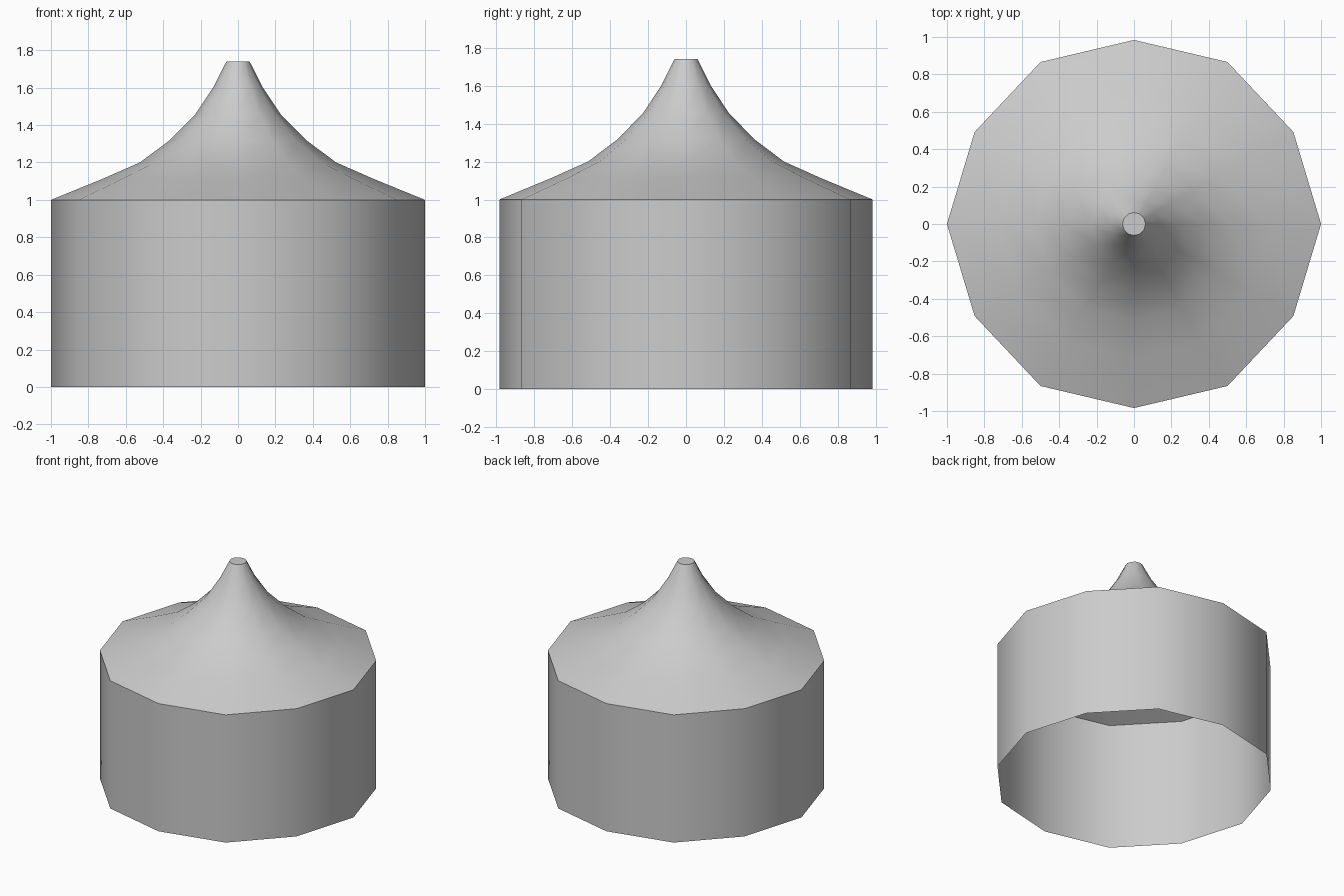
import bpy, bmesh
from math import cos, sin, pi, radians

if "Cube" in bpy.data.objects:
    bpy.data.objects.remove(bpy.data.objects["Cube"])

SIDES = 12


def ring(bm, radius, z):
    # every second corner sits very slightly further in
    verts = []
    for i in range(SIDES):
        r = radius * (1.0 if i % 2 == 0 else 0.984)
        a = 2 * pi * i / SIDES
        verts.append(bm.verts.new((r * cos(a), r * sin(a), z)))
    return verts


def lathe(name, profile, fill=False):
    bm = bmesh.new()
    rings = [ring(bm, r, z) for r, z in profile]
    for low, high in zip(rings, rings[1:]):
        for i in range(SIDES):
            j = (i + 1) % SIDES
            bm.faces.new((low[i], low[j], high[j], high[i]))
    if fill:
        bm.faces.new(rings[-1])
    mesh = bpy.data.meshes.new(name)
    bm.to_mesh(mesh)
    bm.free()
    obj = bpy.data.objects.new(name, mesh)
    bpy.context.collection.objects.link(obj)
    bpy.ops.object.select_all(action='DESELECT')
    obj.select_set(True)
    bpy.context.view_layer.objects.active = obj
    bpy.ops.object.shade_smooth_by_angle(angle=radians(40))
    return obj


# Open-bottomed round wall
lathe("wall", [(1.0, 0.0), (1.0, 1.0)])

# Sweeping concave roof, closed by a small flat tip
lathe("roof", [(1.0, 1.0), (0.73, 1.11), (0.525, 1.20), (0.37, 1.315),
               (0.23, 1.455), (0.13, 1.605), (0.062, 1.74)], fill=True)
